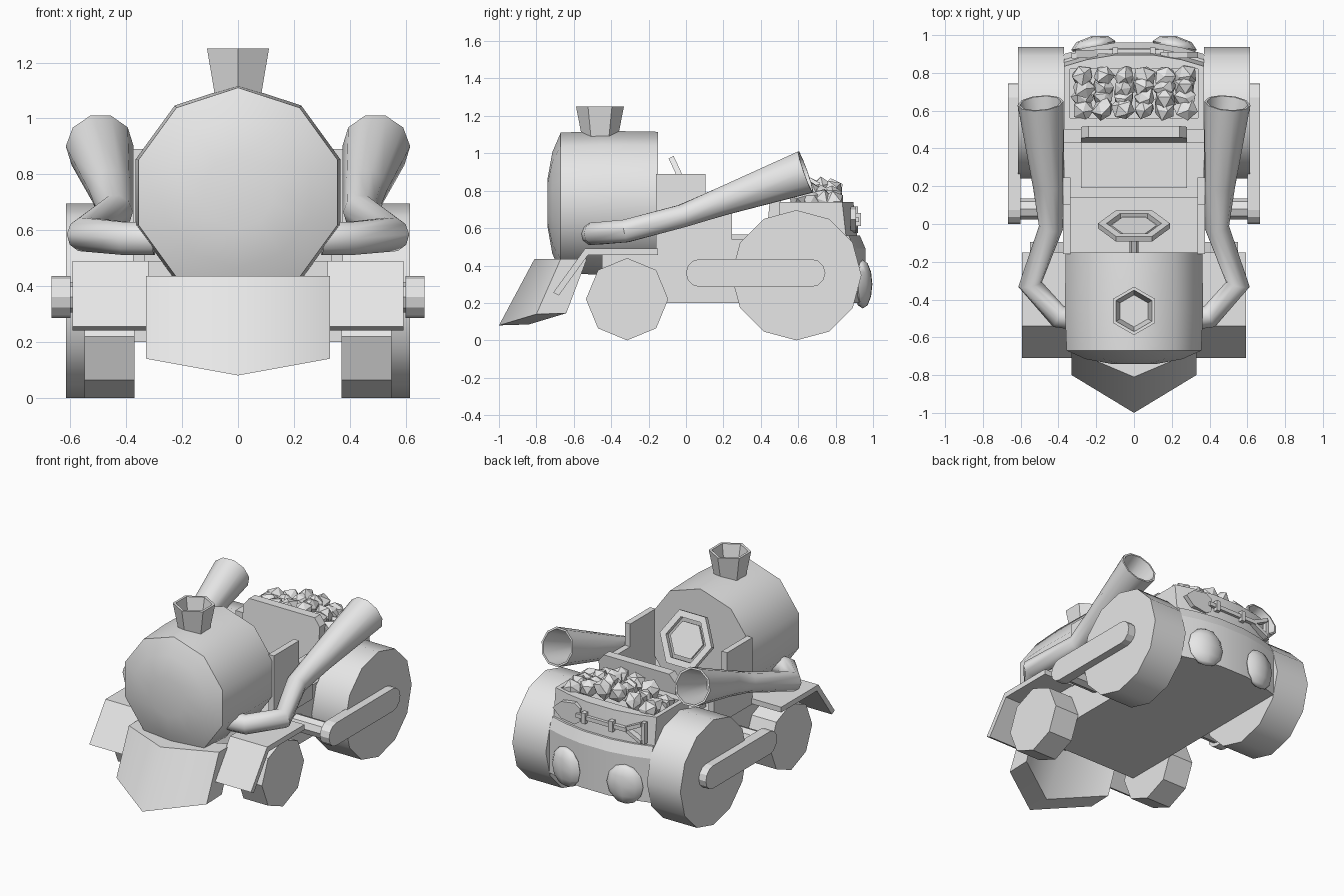
import bpy, bmesh, math, random
from mathutils import Vector, Matrix

cube = bpy.data.objects.get("Cube")
if cube:
    bpy.data.objects.remove(cube, do_unlink=True)
random.seed(4)

grey = bpy.data.materials.new("plain_grey")
grey.use_nodes = True
grey.diffuse_color = (0.8, 0.8, 0.8, 1)
grey.node_tree.nodes["Principled BSDF"].inputs["Base Color"].default_value = (0.8, 0.8, 0.8, 1)


def finish(name, bm, smooth=None):
    bmesh.ops.recalc_face_normals(bm, faces=bm.faces)
    mesh = bpy.data.meshes.new(name)
    bm.to_mesh(mesh)
    bm.free()
    mesh.materials.append(grey)
    ob = bpy.data.objects.new(name, mesh)
    bpy.context.collection.objects.link(ob)
    if smooth:
        bpy.ops.object.select_all(action="DESELECT")
        ob.select_set(True)
        bpy.context.view_layer.objects.active = ob
        bpy.ops.object.shade_smooth_by_angle(angle=math.radians(smooth))
    return ob


def loft(name, rings, smooth=None):
    """Skin a list of equal closed rings and cap both ends."""
    bm = bmesh.new()
    loops = [[bm.verts.new(p) for p in ring] for ring in rings]
    for a, b in zip(loops, loops[1:]):
        for i in range(len(a)):
            j = (i + 1) % len(a)
            bm.faces.new((a[i], a[j], b[j], b[i]))
    bm.faces.new(loops[0])
    bm.faces.new(loops[-1])
    return finish(name, bm, smooth)


def side_plate(name, profile, x0, x1):
    """Extrude a (y, z) outline across x."""
    return loft(name, [[(x, y, z) for y, z in profile] for x in (x0, x1)])


def box(name, x0, x1, y0, y1, z0, z1):
    return side_plate(name, [(y0, z0), (y1, z0), (y1, z1), (y0, z1)], x0, x1)


def ngon(n, r, start=0.0):
    return [(r * math.cos(start + math.tau * i / n), r * math.sin(start + math.tau * i / n))
            for i in range(n)]


def wheel(name, n, y, z, r, x0, x1, smooth=None):
    ring = ngon(n, r, math.pi / 2)
    return loft(name, [[(x, y + a, z + b) for a, b in ring] for x in (x0, x1)], smooth)


def cut(target, cutter):
    mod = target.modifiers.new("well", "BOOLEAN")
    mod.object, mod.solver = cutter, "EXACT"
    cutter.hide_render = True
    cutter.hide_viewport = True


# Boiler: ten-sided drum with a rounded front
ten = ngon(10, 1, math.pi / 2)
boiler = [(-0.15, 0.38), (-0.45, 0.385), (-0.67, 0.375), (-0.715, 0.27), (-0.74, 0.13)]
loft("boiler", [[(r * a, y, 0.735 + r * b) for a, b in ten] for y, r in boiler], 50)

# Chimney: hexagonal flare with a hollow top
chimney = [(0.09, 1.04), (0.097, 1.09), (0.128, 1.25), (0.11, 1.25), (0.085, 1.13)]
loft("chimney", [[(a, -0.46 + b, z) for a, b in ngon(6, r, math.pi / 2)] for r, z in chimney])

# Wedge plough at the front
plough = []
for x, dy, low in ((-0.33, 0, 0.14), (0, -0.2, 0.08), (0.33, 0, 0.14)):
    top = dy * 0.7
    plough.append([(x, -0.67 + top, 0.435), (x, -0.8 + dy, low),
                   (x, -0.64 + dy, low + 0.005), (x, -0.53 + top, 0.435)])
loft("plough", plough, 65)


# Chassis and bunker share a plan outline with a bowed tail
def tail_block(name, y0, rear, z0, z1, lean=0.0):
    bow = [(0.37, 0), (0.25, 0.035), (0.1, 0.06), (-0.1, 0.06), (-0.25, 0.035), (-0.37, 0)]
    return loft(name, [[(-0.37, y0, z), (0.37, y0, z)] + [(x, rear + d + s, z) for x, d in bow]
                       for z, s in ((z0, 0), (z1, lean))], 30)


tail_block("chassis", -0.45, 0.9, 0.2, 0.49)
tail_block("rear_deck", 0.43, 0.9, 0.49, 0.56, -0.03)
bunker = tail_block("bunker", 0.5, 0.855, 0.56, 0.74, -0.02)
cut(bunker, box("bunker_cutter", -0.34, 0.34, 0.56, 0.82, 0.63, 0.9))
box("seat_base", -0.37, 0.37, 0.14, 0.43, 0.49, 0.54)
box("seat_cushion", -0.28, 0.28, 0.19, 0.45, 0.53, 0.565)

# Leaning seat back with clipped corners
outline = [(-0.28, 0), (0.28, 0), (0.28, 0.27), (0.24, 0.32), (-0.24, 0.32), (-0.28, 0.27)]
loft("seat_back", [[(x, y + 0.09 * h, 0.55 + h) for x, h in outline] for y in (0.43, 0.49)])

# Steering wheel: tilted hexagonal ring, hub and column
tilt = Matrix.Translation((0, -0.01, 0.83)) @ Matrix.Rotation(math.radians(-65), 4, "X")
bm = bmesh.new()
rings = [[bm.verts.new(tilt @ Vector((a, -b, h))) for a, b in ngon(6, r)]
         for r, h in ((0.19, -0.015), (0.19, 0.015), (0.145, 0.015), (0.145, -0.015))]
for k in range(4):
    a, b = rings[k], rings[(k + 1) % 4]
    for i in range(6):
        bm.faces.new((a[i], a[i - 1], b[i - 1], b[i]))
finish("steering_ring", bm)
for name, r, h0, h1 in (("steering_hub", 0.12, -0.012, 0.004), ("steering_column", 0.025, -0.16, 0)):
    loft(name, [[tilt @ Vector((a, b, h)) for a, b in ngon(6, r)] for h in (h0, h1)])


def bent_pipe(name, side, path):
    """Tube through (x, y, z, radius) stations, hollow at the flared end."""
    pts = [Vector((side * p[0], p[1], p[2])) for p in path]
    circles = []
    for i, c in enumerate(pts):
        d = Vector((0, 0, 0))
        if i:
            d += (c - pts[i - 1]).normalized()
        if i < len(pts) - 1:
            d += (pts[i + 1] - c).normalized()
        d.normalize()
        u = d.cross(Vector((0, 0, 1))).normalized()
        v = u.cross(d)
        circles.append([c + u * a + v * b for a, b in ngon(10, path[i][3])])
    back = (pts[-2] - pts[-1]).normalized()
    circles.append([pts[-1] + (p - pts[-1]) * 0.9 for p in circles[-1]])
    circles.append([pts[-1] + back * 0.3 + (p - pts[-1]) * 0.6 for p in circles[-1]])
    loft(name, circles, 50)


pipe = [(0.3, -0.5, 0.57, 0.062), (0.4, -0.49, 0.57, 0.062), (0.55, -0.32, 0.585, 0.064),
        (0.44, -0.02, 0.665, 0.064), (0.455, 0.2, 0.745, 0.08), (0.495, 0.64, 0.9, 0.122)]
fender = [(-0.15, 0.455), (-0.15, 0.49), (-0.54, 0.49), (-0.71, 0.255), (-0.68, 0.24), (-0.525, 0.455)]
cab_side = [(-0.16, 0.45), (0.245, 0.45), (0.245, 0.74), (0.105, 0.74), (0.105, 0.89), (-0.16, 0.89)]
rod = [(0.67 + a, 0.36 + b) for a, b in ngon(12, 0.075, -math.pi / 2)[:7]]
rod += [(0.075 + a, 0.36 + b) for a, b in ngon(12, 0.075, math.pi / 2)[:7]]

# Paired parts on both sides
for side, s in (("left", 1), ("right", -1)):
    wheel(side + "_front_wheel", 8, -0.315, 0.22, 0.22, s * 0.37, s * 0.55)
    wheel(side + "_rear_wheel", 12, 0.59, 0.348, 0.348, s * 0.37, s * 0.615, 35)
    wheel(side + "_crank_axle", 8, 0.08, 0.36, 0.055, s * 0.3, s * 0.62)
    side_plate(side + "_rod", rod, s * 0.6, s * 0.667)
    side_plate(side + "_fender", fender, s * 0.32, s * 0.592)
    side_plate(side + "_cab_side", cab_side, s * 0.335, s * 0.375)
    bent_pipe(side + "_exhaust", s, pipe)
    # Rounded tail lamp set flat on the bowed tail
    bm = bmesh.new()
    bmesh.ops.create_uvsphere(bm, u_segments=8, v_segments=6, radius=1, matrix=(
        Matrix.Translation((s * 0.215, 0.945, 0.3)) @ Matrix.Rotation(-s * 0.2, 4, "Z")
        @ Matrix.Diagonal((0.12, 0.05, 0.13, 1))))
    finish(side + "_tail_lamp", bm, 40)

# Coal lumps heaped in the bunker
for row in range(4):
    for col in range(6):
        bm = bmesh.new()
        bmesh.ops.create_icosphere(bm, subdivisions=1, radius=0.062)
        for v in bm.verts:
            v.co *= random.uniform(0.8, 1.15)
        x, y = -0.27 + col * 0.108, 0.61 + row * 0.057
        height = 0.7 + 0.1 * (1 - (x / 0.33) ** 2) + random.uniform(-0.02, 0.02)
        spin = Matrix.Rotation(random.uniform(0, 3), 4, Vector((1, row, col)))
        bmesh.ops.transform(bm, verts=bm.verts, matrix=Matrix.Translation((x, y, height)) @ spin)
        finish("coal_lump", bm)


# Shovel hung across the back
def back_plate(name, outline, y0, y1):
    loft(name, [[(x, y, z) for x, z in outline] for y in (y0, y1)])


blade = [(0.14, 0.6), (0.18, 0.575), (0.28, 0.59), (0.34, 0.645), (0.28, 0.7), (0.18, 0.715), (0.14, 0.69)]
back_plate("shovel_blade", blade, 0.88, 0.91)
box("shovel_shaft", -0.21, 0.16, 0.9, 0.925, 0.632, 0.658)
box("shovel_grip", -0.33, -0.305, 0.875, 0.905, 0.575, 0.715)
for s in (1, -1):
    arm = [(-0.19, 0.645 + s * 0.012), (-0.31, 0.645 + s * 0.07), (-0.31, 0.645 + s * 0.045), (-0.22, 0.645)]
    back_plate("shovel_fork", arm, 0.88, 0.92)
    box("shovel_bracket", s * 0.1 - 0.015, s * 0.1 + 0.015, 0.87, 0.935, 0.61, 0.68)
